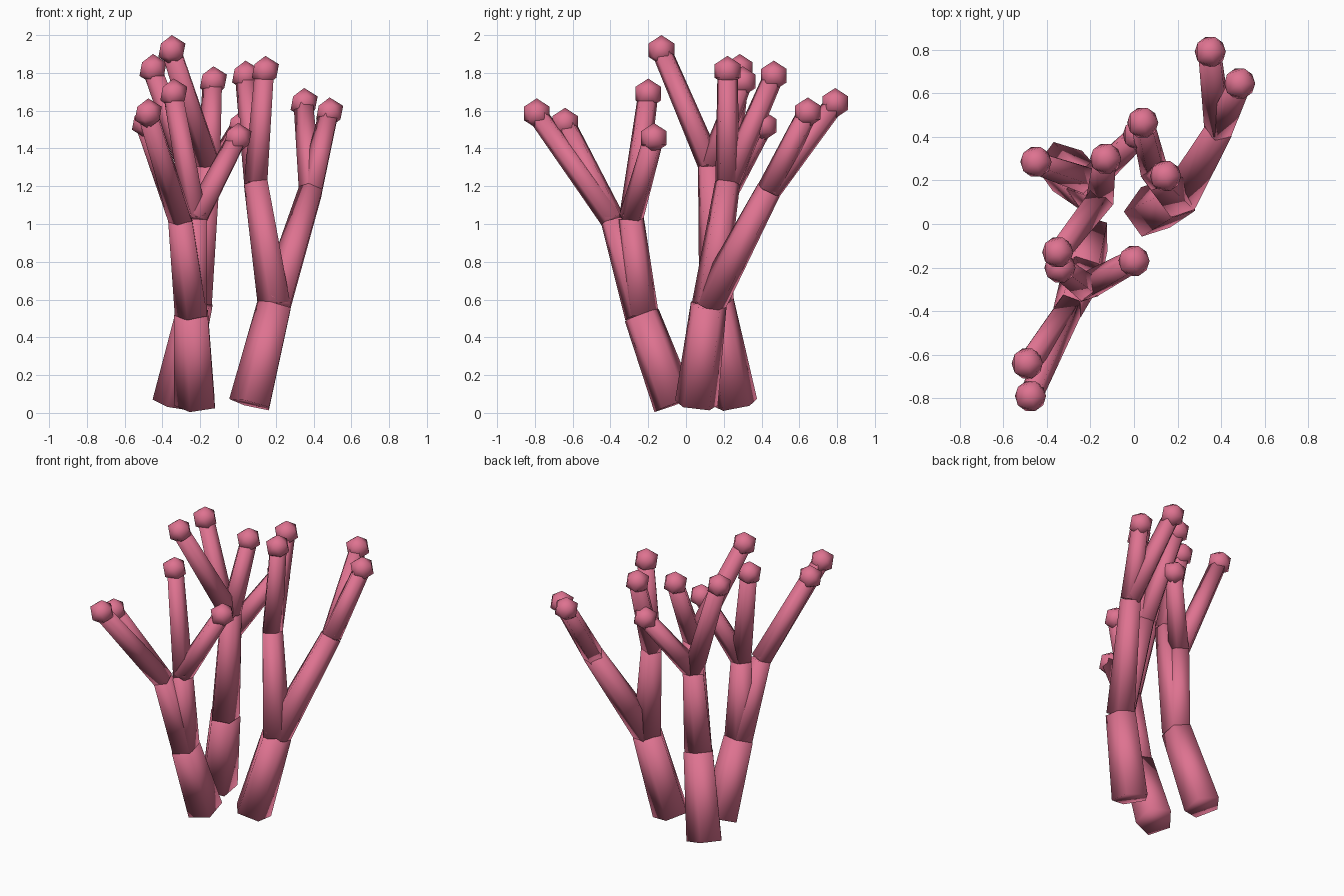
import bpy
import bmesh
import math
from mathutils import Matrix, Vector

cube = bpy.data.objects.get("Cube")
if cube:
    bpy.data.objects.remove(cube, do_unlink=True)

# The single coral colour
PINK = (0.73, 0.17, 0.28, 1.0)
pink = bpy.data.materials.new("coral_pink")
pink.use_nodes = True
pink.diffuse_color = PINK
pink.node_tree.nodes["Principled BSDF"].inputs["Base Color"].default_value = PINK

SIDES = 5
UP = Vector((0, 0, 1))


def add_object(name, bm):
    mesh = bpy.data.meshes.new(name)
    bm.to_mesh(mesh)
    bm.free()
    mesh.materials.append(pink)
    mesh.shade_smooth()
    obj = bpy.data.objects.new(name, mesh)
    bpy.context.collection.objects.link(obj)
    return obj


def add_limb(name, start, end, r_start, r_end):
    """Capped five-sided tapered tube between two points."""
    start, end = Vector(start), Vector(end)
    axis = end - start
    turn = UP.rotation_difference(axis).to_matrix().to_4x4()
    spin = Matrix.Rotation(math.pi / 2, 4, "Z")
    place = Matrix.Translation((start + end) / 2) @ turn @ spin
    bm = bmesh.new()
    bmesh.ops.create_cone(bm, cap_ends=True, segments=SIDES, radius1=r_start,
                          radius2=r_end, depth=axis.length, matrix=place)
    add_object(name, bm)


def add_bud(name, centre):
    """Faceted ball on the end of a twig."""
    bm = bmesh.new()
    bmesh.ops.create_icosphere(bm, subdivisions=1, radius=0.08,
                               matrix=Matrix.Translation(centre))
    add_object(name, bm)


# Each stem: base, fork, then two branches, each with its end and two buds
stems = {
    "left": ((0.07, 0.055, 0.045), (0.2, 0.12, 0.57), [
        ((0.1, 0.22, 1.22), [(0.145, 0.22, 1.81), (0.04, 0.465, 1.785)]),
        ((0.39, 0.44, 1.18), [(0.35, 0.79, 1.64), (0.485, 0.645, 1.59)]),
    ]),
    "front": ((-0.22, -0.06, 0.045), (-0.24, -0.235, 0.52), [
        ((-0.3, -0.385, 1.02), [(-0.475, -0.79, 1.585), (-0.49, -0.64, 1.535)]),
        ((-0.22, -0.29, 1.03), [(-0.34, -0.2, 1.69), (0.0, -0.17, 1.455)]),
    ]),
    "back": ((-0.335, 0.265, 0.045), (-0.215, 0.16, 0.58), [
        ((-0.15, 0.13, 1.31), [(-0.35, -0.13, 1.92), (-0.13, 0.3, 1.755)]),
        ((-0.2, 0.2, 1.14), [(-0.45, 0.285, 1.82), (0.02, 0.41, 1.52)]),
    ]),
}

for stem, (base, fork, branches) in stems.items():
    add_limb(f"{stem}_trunk", base, fork, 0.12, 0.1)
    for i, (tip, buds) in enumerate(branches, 1):
        add_limb(f"{stem}_branch_{i}", fork, tip, 0.095, 0.07)
        for j, bud in enumerate(buds, 1):
            add_limb(f"{stem}_twig_{i}_{j}", tip, bud, 0.068, 0.056)
            add_bud(f"{stem}_bud_{i}_{j}", bud)
